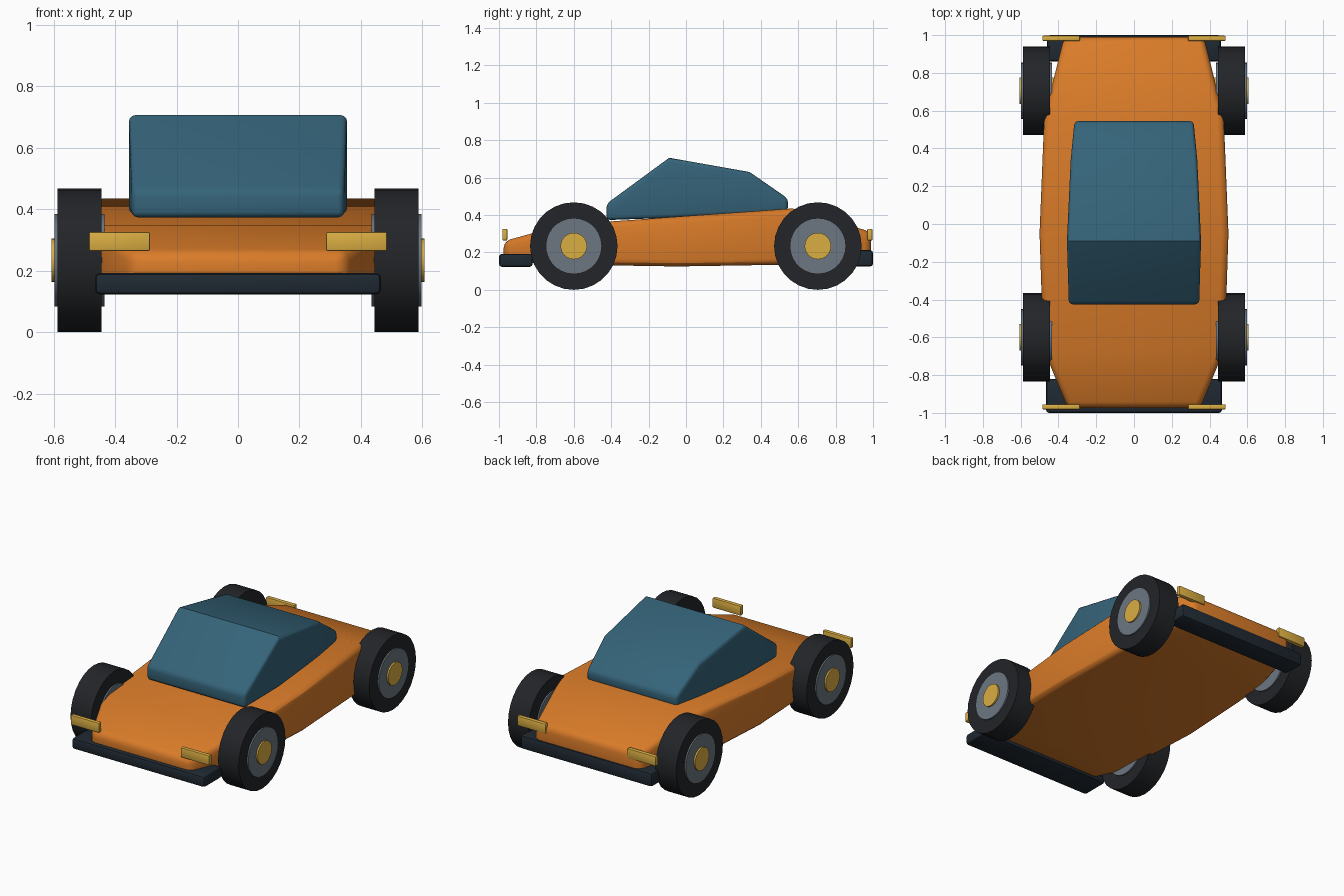
import bpy, bmesh, math

if "Cube" in bpy.data.objects:
    bpy.data.objects.remove(bpy.data.objects["Cube"])


def material(name, rgb):
    m = bpy.data.materials.new(name)
    m.diffuse_color = (*rgb, 1)
    m.use_nodes = True
    m.node_tree.nodes["Principled BSDF"].inputs["Base Color"].default_value = m.diffuse_color
    return m


ORANGE = material("orange_paint", (0.70, 0.20, 0.022))
GLASS = material("blue_glass", (0.035, 0.125, 0.19))
RUBBER = material("black_rubber", (0.016, 0.018, 0.021))
DARK = material("dark_trim", (0.014, 0.022, 0.032))
METAL = material("grey_metal", (0.15, 0.18, 0.22))
YELLOW = material("yellow_trim", (0.70, 0.42, 0.055))


def finish(obj, mat, bevel=0.0, segments=2, limit=0.87):
    obj.data.materials.append(mat)
    if bevel:
        b = obj.modifiers.new("bevel", 'BEVEL')
        b.width, b.segments = bevel, segments
        b.limit_method, b.angle_limit = 'ANGLE', limit
    bpy.ops.object.select_all(action='DESELECT')
    obj.select_set(True)
    bpy.context.view_layer.objects.active = obj
    if bevel:
        bpy.ops.object.modifier_apply(modifier="bevel")
    bpy.ops.object.shade_smooth_by_angle(angle=math.radians(30))
    return obj


def loft(name, stations, mat, bevel):
    """Rectangular sections (y, half width, bottom z, top z) joined front to back."""
    bm = bmesh.new()
    rings = [[bm.verts.new(p) for p in
              ((-w, y, lo), (w, y, lo), (w, y, hi), (-w, y, hi))]
             for y, w, lo, hi in stations]
    for a, b in zip(rings, rings[1:]):
        for i in range(4):
            j = (i + 1) % 4
            bm.faces.new((a[i], a[j], b[j], b[i]))
    bm.faces.new(rings[0])
    bm.faces.new(rings[-1])
    bmesh.ops.recalc_face_normals(bm, faces=bm.faces)
    me = bpy.data.meshes.new(name)
    bm.to_mesh(me)
    bm.free()
    obj = bpy.data.objects.new(name, me)
    bpy.context.collection.objects.link(obj)
    return finish(obj, mat, bevel, 3)


def box(name, lo, hi, mat, bevel):
    w = max(abs(lo[0]), abs(hi[0]))
    bpy.ops.mesh.primitive_cube_add(size=1, location=[(a + b) / 2 for a, b in zip(lo, hi)])
    obj = bpy.context.object
    obj.name = name
    obj.scale = [b - a for a, b in zip(lo, hi)]
    bpy.ops.object.transform_apply(location=False, rotation=False, scale=True)
    return finish(obj, mat, bevel)


def disc(name, x, y, z, radius, width, sides, mat):
    bpy.ops.mesh.primitive_cylinder_add(vertices=sides, radius=radius, depth=width,
                                        location=(x, y, z), rotation=(0, math.pi / 2, 0))
    obj = bpy.context.object
    obj.name = name
    return finish(obj, mat)


# Wedge-shaped body
loft("body", [(-0.975, 0.35, 0.15, 0.26), (-0.66, 0.48, 0.135, 0.347),
              (-0.05, 0.50, 0.125, 0.391), (0.57, 0.475, 0.135, 0.435),
              (0.99, 0.37, 0.15, 0.31)], ORANGE, 0.035)

# Glass cabin
loft("cabin", [(-0.425, 0.345, 0.373, 0.46), (-0.09, 0.355, 0.385, 0.706),
               (0.34, 0.335, 0.405, 0.63), (0.545, 0.315, 0.42, 0.488)], GLASS, 0.02)

# Bumpers
box("front_bumper", (-0.465, -1.0, 0.123), (0.465, -0.82, 0.192), DARK, 0.015)
box("rear_bumper", (-0.46, 0.86, 0.125), (0.46, 1.0, 0.212), DARK, 0.015)

# Wheels and lamps on both sides
for side, s in (("left", -1), ("right", 1)):
    for end, y in (("front", -0.60), ("rear", 0.705)):
        disc(f"{end}_{side}_tyre", s * 0.516, y, 0.234, 0.234, 0.144, 28, RUBBER)
        disc(f"{end}_{side}_rim", s * 0.516, y, 0.234, 0.15, 0.162, 28, METAL)
        disc(f"{end}_{side}_hub", s * 0.516, y, 0.234, 0.071, 0.182, 24, YELLOW)
    for end, y0, y1 in (("front", -0.982, -0.955), ("rear", 0.969, 0.997)):
        x0, x1 = sorted((s * 0.286, s * 0.485))
        box(f"{end}_{side}_lamp", (x0, y0, 0.264), (x1, y1, 0.326), YELLOW, 0.006)
